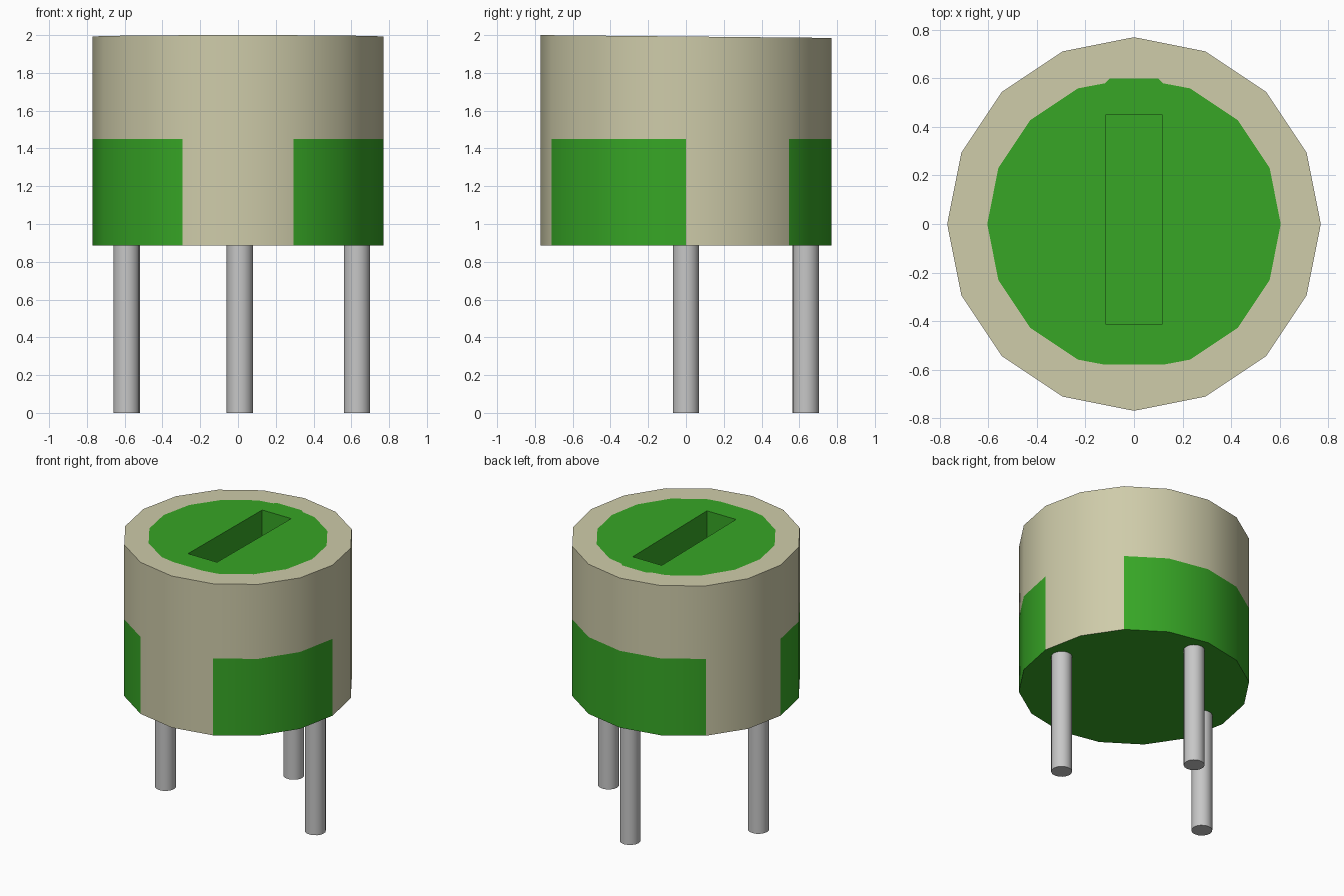
import bpy
import bmesh
import math

cube = bpy.data.objects.get("Cube")
if cube:
    bpy.data.objects.remove(cube, do_unlink=True)


def material(name, rgb):
    m = bpy.data.materials.new(name)
    m.use_nodes = True
    m.diffuse_color = (*rgb, 1)
    m.node_tree.nodes["Principled BSDF"].inputs["Base Color"].default_value = (*rgb, 1)
    return m


CREAM = material("cream plastic", (0.62, 0.60, 0.40))
GREEN = material("green plastic", (0.038, 0.38, 0.019))
METAL = material("grey metal", (0.57, 0.57, 0.57))

R, BOTTOM, BAND, FLOOR = 0.77, 0.885, 1.45, 1.5


def top(x, y):
    """Height of the very slightly sloping top plane."""
    return 1.9925 - 0.0097 * y


def on_top(p):
    return (p[0], p[1], top(*p))


def finish(bm, name, mats, mirror=True):
    mesh = bpy.data.meshes.new(name)
    bm.to_mesh(mesh)
    bm.free()
    ob = bpy.data.objects.new(name, mesh)
    bpy.context.collection.objects.link(ob)
    for m in mats:
        mesh.materials.append(m)
    if mirror:
        mod = ob.modifiers.new("mirror", "MIRROR")
        mod.use_axis[0] = True
        mod.merge_threshold = 0.0005
    bpy.ops.object.select_all(action="DESELECT")
    ob.select_set(True)
    bpy.context.view_layer.objects.active = ob
    bpy.ops.object.shade_smooth_by_angle(angle=math.radians(35))
    return ob


# Right half outlines, running from the front to the back
angles = [-90 + 22.5 * i for i in range(9)]
outer = [(0 if abs(a) == 90 else R * math.cos(math.radians(a)),
          R * math.sin(math.radians(a))) for a in angles]
inner = [(0, -0.58), (0.12, -0.58)]
inner += [(0.605 * math.cos(math.radians(a)), 0.605 * math.sin(math.radians(a)))
          for a in angles[1:-1]]
inner += [(0.12, 0.58), (0.10, 0.60), (0, 0.60)]

# Housing: side walls with green patches, cream rim, green underside
bm = bmesh.new()
low = [bm.verts.new((x, y, BOTTOM)) for x, y in outer]
mid = [bm.verts.new((x, y, BAND)) for x, y in outer]
high = [bm.verts.new(on_top(p)) for p in outer]
for i in range(8):
    centre = angles[i] + 11.25
    patch = bm.faces.new((low[i], low[i + 1], mid[i + 1], mid[i]))
    patch.material_index = int(-67.5 < centre < 0 or centre > 45)
    bm.faces.new((mid[i], mid[i + 1], high[i + 1], high[i]))
bm.faces.new(high + [bm.verts.new(on_top(p)) for p in reversed(inner)])
bm.faces.new(list(reversed(low))).material_index = 1
finish(bm, "housing", [CREAM, GREEN])

# Adjuster disc with a screwdriver slot
bm = bmesh.new()
slot = [(0, 0.45), (0.118, 0.45), (0.118, -0.412), (0, -0.412)]
rim = [bm.verts.new(on_top(p)) for p in inner]
lip = [bm.verts.new(on_top(p)) for p in slot]
base = [bm.verts.new((x, y, FLOOR)) for x, y in slot]
bm.faces.new(rim + lip)
for i in range(3):
    bm.faces.new((lip[i + 1], lip[i], base[i], base[i + 1]))
bm.faces.new(list(reversed(base)))
finish(bm, "adjuster_disc", [GREEN])

# Three wire pins
for name, x, y in (("left_pin", 0.63, 0.0), ("right_pin", -0.59, 0.0),
                   ("back_pin", 0.01, 0.635)):
    bm = bmesh.new()
    height = BOTTOM + 0.01
    bmesh.ops.create_cone(bm, cap_ends=True, segments=16, radius1=0.07,
                          radius2=0.07, depth=height)
    pin = finish(bm, name, [METAL], mirror=False)
    pin.location = (x, y, height / 2)
